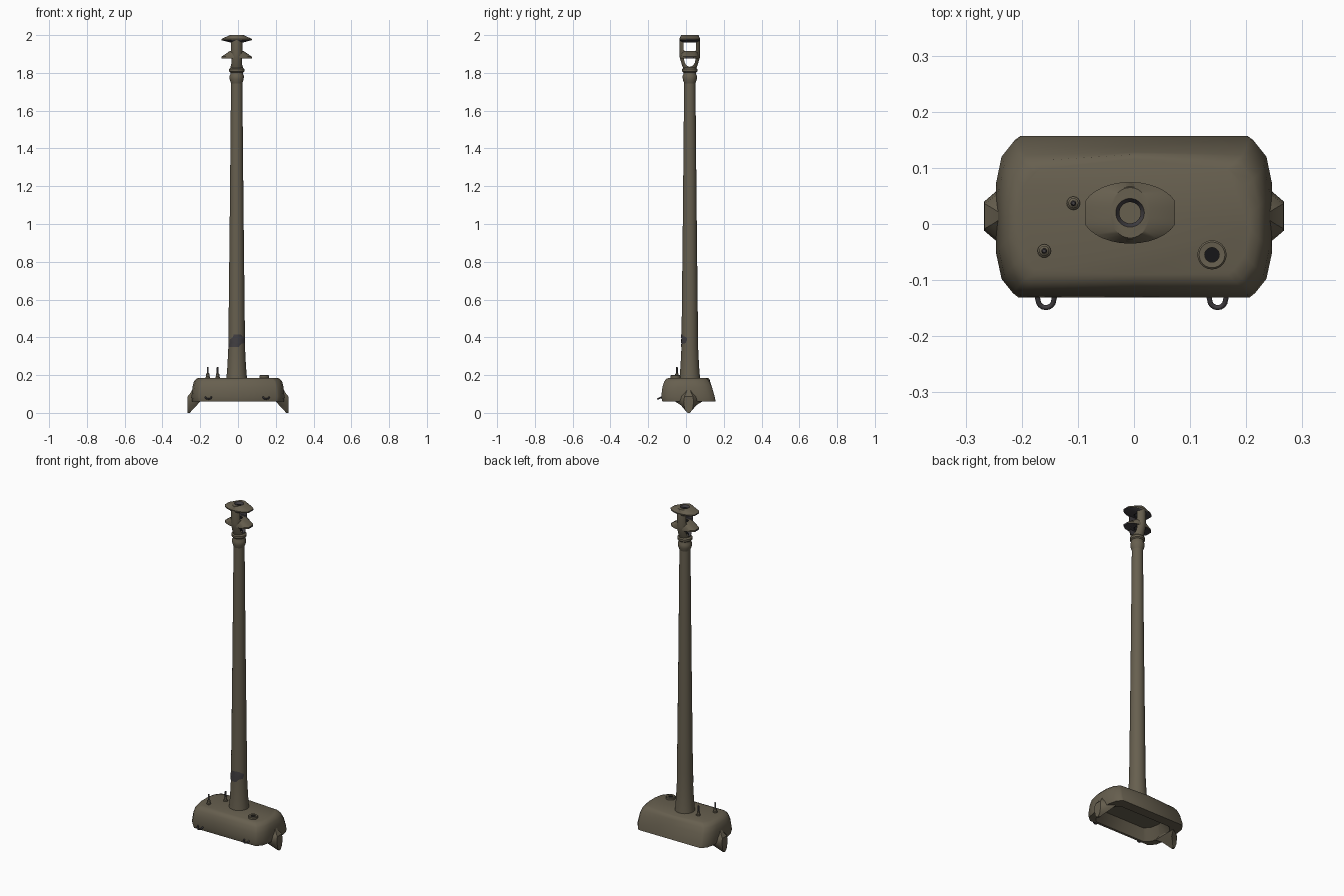
import bpy, bmesh, math
from mathutils import Vector

old = bpy.data.objects.get("Cube")
if old:
    bpy.data.objects.remove(old, do_unlink=True)


def material(name, rgb):
    m = bpy.data.materials.new(name)
    m.use_nodes = True
    m.diffuse_color = (*rgb, 1)
    m.node_tree.nodes["Principled BSDF"].inputs["Base Color"].default_value = (*rgb, 1)
    return m


OLIVE = material("olive_paint", (0.135, 0.115, 0.078))
STEEL = material("worn_dark_steel", (0.055, 0.05, 0.055))
BLACK = material("bore_black", (0.008, 0.008, 0.009))
BX, BY = -0.007, 0.02          # barrel axis


def loft(name, rings, mats, angle=35, closed=True, caps=True):
    """Skin a list of equal-length point rings."""
    bm = bmesh.new()
    loops = [[bm.verts.new(p) for p in r] for r in rings]
    n = len(loops[0])
    for a, b in zip(loops, loops[1:]):
        for i in range(n if closed else n - 1):
            j = (i + 1) % n
            bm.faces.new((a[i], a[j], b[j], b[i]))
    if caps:
        bm.faces.new(loops[0][::-1])
        bm.faces.new(loops[-1])
        bmesh.ops.recalc_face_normals(bm, faces=bm.faces)
    me = bpy.data.meshes.new(name)
    bm.to_mesh(me)
    bm.free()
    ob = bpy.data.objects.new(name, me)
    bpy.context.collection.objects.link(ob)
    for m in mats:
        me.materials.append(m)
    smooth(ob, angle)
    return ob


def activate(ob):
    bpy.ops.object.select_all(action='DESELECT')
    ob.select_set(True)
    bpy.context.view_layer.objects.active = ob


def smooth(ob, angle):
    activate(ob)
    bpy.ops.object.shade_smooth_by_angle(angle=math.radians(angle))


def oval(z, hx, hy, cx=BX, cy=BY, n=32, clip=1.0):
    """Horizontal ellipse, optionally clipped at its left and right ends."""
    pts = []
    for i in range(n):
        a = 2 * math.pi * i / n
        pts.append(Vector((cx + max(-clip, min(clip, hx * math.cos(a))), cy + hy * math.sin(a), z)))
    return pts


def lathe(name, profile, mats, cx=BX, cy=BY, n=32, **kw):
    return loft(name, [oval(z, r, r, cx, cy, n) for r, z in profile], mats, **kw)


def cut(ob, cutters):
    for c in cutters:
        mod = ob.modifiers.new("cut", 'BOOLEAN')
        mod.operation, mod.solver, mod.object = 'DIFFERENCE', 'EXACT', c
        mod.material_mode = 'TRANSFER'
        activate(ob)
        bpy.ops.object.modifier_apply(modifier=mod.name)
    smooth(ob, 35)


# Gun shield with hollow underside
def shield_ring(z, hx, yf, yb, bow):
    right = [(hx - 0.04, yf), (hx - 0.03, yf + 0.008), (hx - 0.01, yf + 0.033),
             (hx, yf + 0.08), (hx, yb - 0.08), (hx - 0.01, yb - 0.032),
             (hx - 0.03, yb - 0.007), (hx - 0.04, yb)]
    pts = [(0, yf)] + right + [(0, yb + bow)] + [(-x, y) for x, y in reversed(right)]
    return [Vector((x, y, z)) for x, y in pts]


loft("gun_shield", [shield_ring(*v) for v in (
    (0.12, 0.17, -0.08, 0.085, 0), (0.063, 0.205, -0.115, 0.095, 0),
    (0.06, 0.242, -0.125, 0.157, 0), (0.085, 0.246, -0.131, 0.152, 0),
    (0.135, 0.241, -0.125, 0.138, 0), (0.165, 0.234, -0.116, 0.123, 0.005),
    (0.18, 0.222, -0.105, 0.112, 0.012), (0.186, 0.207, -0.09, 0.098, 0.018))],
    [OLIVE], angle=40)

# Trunnion ears: z, inner x, inner half width, outer x, outer half width
EAR = ((0, 0.255, 0.006, 0.267, 0.006), (0.018, 0.24, 0.022, 0.267, 0.02),
       (0.04, 0.218, 0.04, 0.267, 0.024), (0.062, 0.2, 0.075, 0.267, 0.026),
       (0.088, 0.2, 0.065, 0.266, 0.022), (0.105, 0.2, 0.045, 0.252, 0.014),
       (0.13, 0.2, 0.03, 0.238, 0.005))
for side, label in ((1, "left"), (-1, "right")):
    rings = []
    for z, xi, wi, xo, wo in EAR:
        xm = xi + 0.7 * (xo - xi)
        wm = wo + 0.35 * (wi - wo)
        rings.append([Vector((side * x, 0.014 + y, z)) for x, y in
                      ((xi, -wi), (xm, -wm), (xo, -wo), (xo, wo), (xm, wm), (xi, wi))])
    loft(label + "_trunnion_ear", rings, [OLIVE])

# Barrel with collars
lathe("barrel", [(0.056, 0.17), (0.053, 0.2), (0.049, 0.25), (0.0445, 0.34), (0.0435, 0.42),
                 (0.036, 1.1), (0.03, 1.75)], [OLIVE])
lathe("barrel_collar", [(0.03, 1.745), (0.037, 1.765), (0.038, 1.785), (0.034, 1.792),
                        (0.034, 1.802), (0.041, 1.808), (0.041, 1.82), (0.033, 1.828)], [OLIVE])

# Chipped paint patch on the barrel front
rows = ((0.35, -70, 15), (0.365, -78, 30), (0.37, -55, 62), (0.388, -55, 72),
        (0.398, -30, 70), (0.414, -20, 30))
patch = []
for z, a0, a1 in rows:
    angs = [math.radians(a0 + (a1 - a0) * i / 10) for i in range(11)]
    patch.append([Vector((BX + 0.0455 * math.sin(a), BY - 0.0455 * math.cos(a), z)) for a in angs])
loft("paint_wear_patch", patch, [STEEL], closed=False, caps=False)

# Muzzle brake body and its two baffles
body = loft("muzzle_brake", [oval(*v) for v in (
    (1.815, 0.031, 0.031), (1.84, 0.033, 0.041), (1.88, 0.037, 0.053), (1.9, 0.037, 0.055),
    (1.965, 0.037, 0.055), (1.985, 0.036, 0.053), (1.998, 0.032, 0.047))], [OLIVE])
baffles = []
for name, spec in (
        ("front_baffle", ((1.962, 0.037, 0.045), (1.973, 0.087, 0.054),
                          (1.98, 0.087, 0.055), (2.0, 0.036, 0.045))),
        ("rear_baffle", ((1.882, 0.037, 0.045), (1.877, 0.087, 0.049),
                         (1.886, 0.087, 0.05), (1.916, 0.036, 0.044)))):
    b = loft(name, [oval(*v, clip=0.08) for v in spec], [OLIVE, STEEL])
    for p in b.data.polygons:
        if abs(p.normal.x) > 0.8 or p.normal.z < -0.3:
            p.material_index = 1
    baffles.append(b)


# Cutters: side windows and bore
def window(outline):
    return loft("window_cutter", [[Vector((BX + x, BY + y, z)) for y, z in outline]
                                  for x in (-0.2, 0.2)], [STEEL])


upper = window([(-0.032, 1.92), (-0.026, 1.914), (0.026, 1.914), (0.032, 1.92),
                (0.032, 1.966), (0.026, 1.973), (-0.026, 1.973), (-0.032, 1.966)])
lower = window([(-0.016, 1.838), (0, 1.832), (0.016, 1.838), (0.026, 1.852),
                (0.033, 1.881), (-0.033, 1.881), (-0.026, 1.852)])
bore = lathe("bore_cutter", [(0.019, 1.822), (0.019, 2.1)], [BLACK])
lip = lathe("lip_cutter", [(0.019, 1.988), (0.026, 2.001), (0.026, 2.1)], [STEEL])
cut(body, [upper, lower, bore, lip])
for b in baffles:
    cut(b, [bore, lip])
for c in (upper, lower, bore, lip):
    bpy.data.objects.remove(c, do_unlink=True)

# Two roof pins
for label, x, y in (("inner", -0.108, 0.037), ("outer", -0.16, -0.048)):
    lathe(label + "_pin_base", [(0.012, 0.18), (0.012, 0.19), (0.009, 0.193), (0.009, 0.207),
                                (0.005, 0.21)], [OLIVE], x, y, 16)
    lathe(label + "_pin", [(0.005, 0.2), (0.005, 0.24), (0.003, 0.244)], [STEEL], x, y, 12)

# Sight port on the roof
lathe("sight_port", [(0.013, 0.187), (0.013, 0.199), (0.023, 0.2), (0.026, 0.197), (0.026, 0.18)],
      [OLIVE], 0.139, -0.055, 24)
lathe("sight_port_hole", [(0.013, 0.185), (0.013, 0.194)], [BLACK], 0.139, -0.055, 24)

# Lifting loops below the front edge
for label, cx in (("left", 0.149), ("right", -0.157)):
    rings = []
    path = [Vector((cx - 0.017, -0.122, 0.086))]
    for i in range(9):
        a = math.pi * i / 8
        path.append(Vector((cx - 0.014 * math.cos(a), -0.136 - 0.013 * math.sin(a),
                            0.08 - 0.006 * math.sin(a))))
    path.append(Vector((cx + 0.017, -0.122, 0.086)))
    for i, p in enumerate(path):
        t = (path[min(i + 1, len(path) - 1)] - path[max(i - 1, 0)]).normalized()
        u = t.cross(Vector((0, 0, 1))).normalized()
        v = u.cross(t)
        rings.append([p + 0.0045 * (math.cos(k * math.pi / 4) * u + math.sin(k * math.pi / 4) * v)
                      for k in range(8)])
    loft(label + "_lifting_loop", rings, [STEEL], angle=60)
